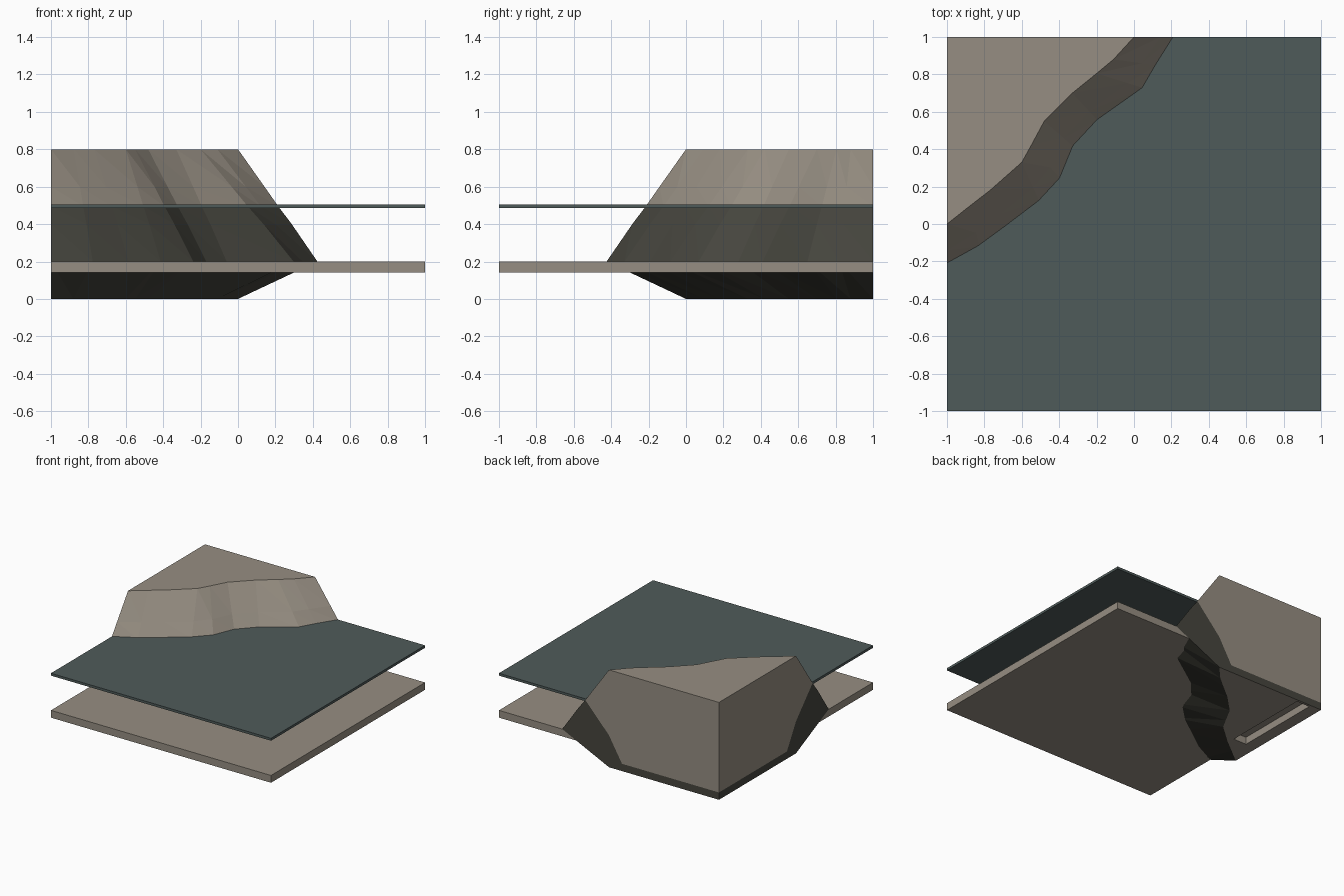
import bpy, bmesh

if "Cube" in bpy.data.objects:
    bpy.data.objects.remove(bpy.data.objects["Cube"])


def material(name, rgb):
    m = bpy.data.materials.new(name)
    m.diffuse_color = (*rgb, 1)
    m.use_nodes = True
    m.node_tree.nodes["Principled BSDF"].inputs["Base Color"].default_value = m.diffuse_color
    return m


ROCK = material("pale rock", (0.305, 0.270, 0.223))
WET = material("dark wet rock", (0.061, 0.060, 0.048))
WATER = material("dull teal water", (0.078, 0.105, 0.102))

# Coast columns: x, y at the rim, then the outward step at water level
COAST = [(-1, 0, 0, -.205), (-.88, .095, .05, -.205), (-.77, .18, .09, -.18),
         (-.6, .33, .09, -.2), (-.55, .42, .15, -.17), (-.48, .55, .15, -.13),
         (-.33, .7, .13, -.14), (-.2, .805, .24, -.075), (-.11, .88, .22, -.03),
         (0, 1, .205, 0)]
# Height and outward factor of each cliff ring
LEVELS = [(.8, 0), (.6, .69), (.495, 1.05), (.4, 1.4), (.2, 2.07), (0, 0)]


def ring(z, f):
    return [(x + f * dx, y + f * dy, z) for x, y, dx, dy in COAST]


def factor(z):
    for (za, fa), (zb, fb) in zip(LEVELS, LEVELS[1:]):
        if zb <= z <= za:
            return fa + (fb - fa) * (za - z) / (za - zb)


def build(name, faces, mats):
    """Join (points, material index) polygons into one object."""
    bm = bmesh.new()
    for pts, mi in faces:
        f = bm.faces.new([bm.verts.new(p) for p in pts])
        f.material_index = mi
    bmesh.ops.remove_doubles(bm, verts=bm.verts, dist=0.0005)
    bmesh.ops.recalc_face_normals(bm, faces=bm.faces)
    me = bpy.data.meshes.new(name)
    bm.to_mesh(me)
    bm.free()
    for m in mats:
        me.materials.append(m)
    ob = bpy.data.objects.new(name, me)
    bpy.context.collection.objects.link(ob)
    return ob


# Cliff: faceted coast wall, pale above the water and dark below
faces = []
rings = [ring(z, f) for z, f in LEVELS]
for k, (a, b) in enumerate(zip(rings, rings[1:])):
    mi = 0 if k < 2 else 1
    for i in range(len(a) - 1):
        quad = [a[i], a[i + 1], b[i + 1], b[i]]
        faces.append((quad[:3], mi))
        faces.append(([quad[0], quad[2], quad[3]], mi))
corner = (-1, 1)
faces.append((rings[0] + [(*corner, .8)], 0))
faces.append((rings[-1] + [(*corner, 0)], 0))

# Two cut ends: a pale core with a dark layer around its underwater part
outer = [(.205 * f, z) for z, f in LEVELS]
inner = [(-1, .06), (-.118, .06), (0, .2625)]
core = [(-1, .8)] + outer[:3] + inner[::-1]
crust = outer[2:] + [(-1, 0)] + inner
for poly, mi in ((core, 0), (crust, 1)):
    faces.append(([(s, 1, z) for s, z in poly], mi))
    faces.append(([(-1, -s, z) for s, z in poly], mi))
cliff = build("cliff", faces, [ROCK, WET])

# Shallow slot in the underside of the cliff
bpy.ops.mesh.primitive_cube_add(size=1, location=(-.84, .61, .01))
cutter = bpy.context.object
cutter.name = "slot_cutter"
cutter.scale = (.12, .74, .1)
cutter.data.materials.append(ROCK)
cutter.hide_render = True
cutter.hide_viewport = False
cutter.display_type = 'WIRE'
cut = cliff.modifiers.new("slot", 'BOOLEAN')
cut.operation = 'DIFFERENCE'
cut.solver = 'EXACT'
cut.object = cutter


# Plates that meet the cliff along the coast
def plate(name, z0, z1, mat):
    rest = [(1, 1), (1, -1), (-1, -1)]
    low, high = ([*ring(z, factor(z)), *[(x, y, z) for x, y in rest]]
                 for z in (z0, z1))
    fs = [(low, 0), (high, 0)]
    n = len(low)
    for i in range(len(COAST) - 1, n):
        j = (i + 1) % n
        fs.append(([low[i], low[j], high[j], high[i]], 0))
    return build(name, fs, [mat])


plate("seabed", .14, .2, ROCK)
plate("water_sheet", .485, .505, WATER)
